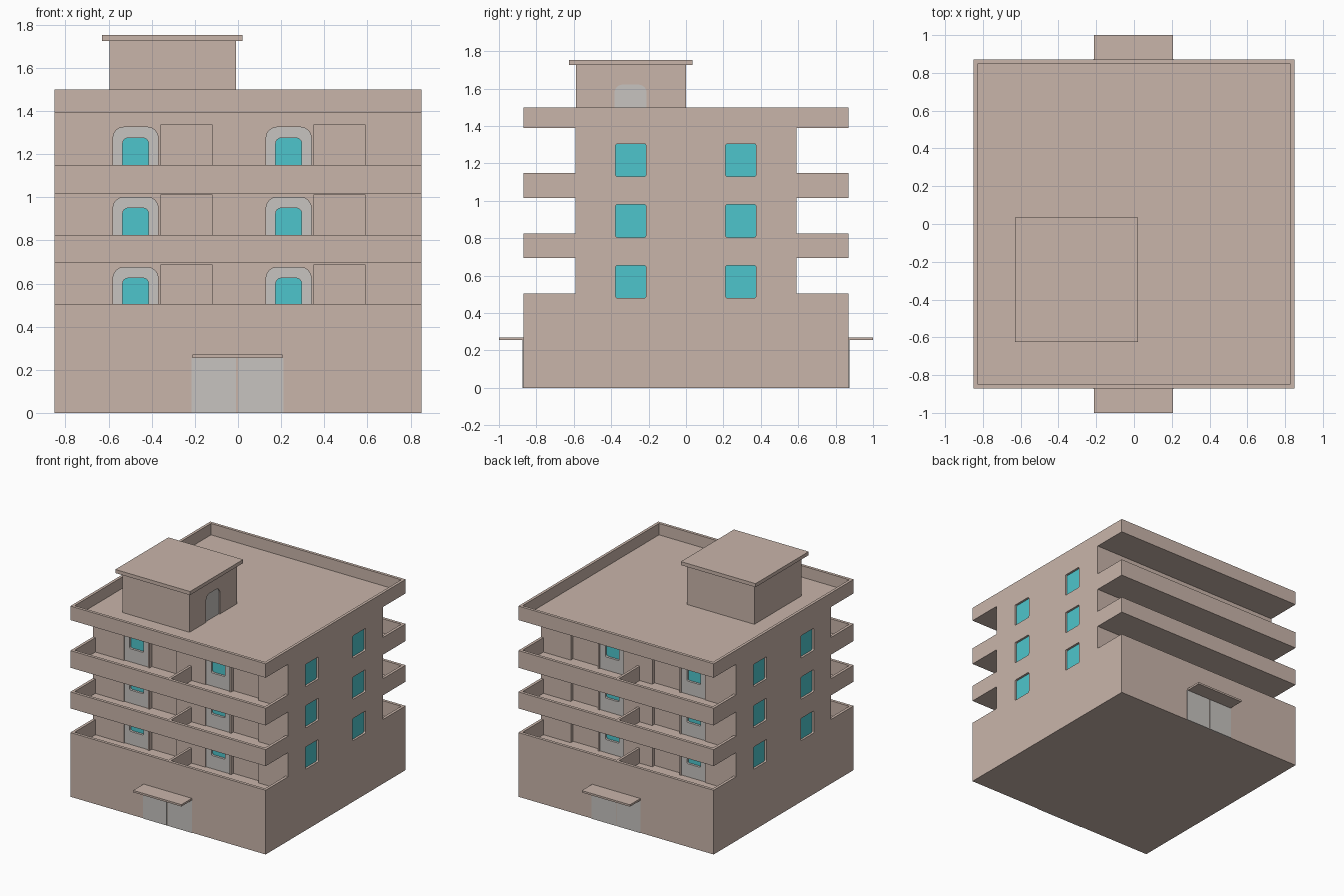
import bpy, bmesh, math

if "Cube" in bpy.data.objects:
    bpy.data.objects.remove(bpy.data.objects["Cube"])

def material(name, rgb):
    m = bpy.data.materials.new(name)
    m.diffuse_color = (*rgb, 1)
    m.use_nodes = True
    m.node_tree.nodes["Principled BSDF"].inputs["Base Color"].default_value = m.diffuse_color
    return m

WALL = material("warm_plaster", (0.584, 0.462, 0.402))
GREY = material("door_grey", (0.57, 0.55, 0.525))
GLASS = material("turquoise_glass", (0.076, 0.558, 0.604))

def prism(bm, pts, axis, a, b):
    """Extrude a 2D outline along x or y from a to b."""
    place = (lambda u, v, w: (w, u, v)) if axis == 'x' else (lambda u, v, w: (u, w, v))
    lo = [bm.verts.new(place(u, v, a)) for u, v in pts]
    hi = [bm.verts.new(place(u, v, b)) for u, v in pts]
    n = len(pts)
    faces = [bm.faces.new(lo), bm.faces.new(hi)]
    for i in range(n):
        faces.append(bm.faces.new((lo[i], lo[(i + 1) % n], hi[(i + 1) % n], hi[i])))
    bmesh.ops.recalc_face_normals(bm, faces=faces)

def box(bm, x0, x1, y0, y1, z0, z1):
    prism(bm, [(x0, z0), (x1, z0), (x1, z1), (x0, z1)], 'y', y0, y1)

def rounded(u0, u1, v0, v1, top, bottom=0.0):
    """Rectangle outline with rounded top and bottom corners."""
    pts = []
    for cu, cv, r, start in ((u1 - top, v1 - top, top, 0), (u0 + top, v1 - top, top, 90),
                             (u0 + bottom, v0 + bottom, bottom, 180),
                             (u1 - bottom, v0 + bottom, bottom, 270)):
        for k in range(5 if r else 1):
            t = math.radians(start + 22.5 * k)
            pts.append((cu + r * math.cos(t), cv + r * math.sin(t)))
    return pts

def make(name, bm, mat):
    me = bpy.data.meshes.new(name)
    bm.to_mesh(me)
    bm.free()
    me.materials.append(mat)
    ob = bpy.data.objects.new(name, me)
    bpy.context.collection.objects.link(ob)
    return ob

def cut(ob, cutter):
    """Subtract the cutter for good."""
    m = ob.modifiers.new("cut", 'BOOLEAN')
    m.operation, m.solver, m.object = 'DIFFERENCE', 'EXACT', cutter
    bpy.context.view_layer.objects.active = ob
    bpy.ops.object.modifier_apply(modifier=m.name)

X, Y, WY = 0.85, 0.87, 0.59           # half width, half depth, recessed wall
LEVELS = (-0.65, -0.325, 0.0)         # storey offsets from the top storey
FLOOR = 1.037                         # top storey balcony floor
DOORS = (-0.475, 0.235)               # balcony door centres
NICHES = ((-0.357, -0.12), (0.352, 0.59))

# Main body: side silhouette extruded across the width
half = [(Y, 0), (Y, 0.505), (WY, 0.505), (WY, 0.695), (Y, 0.695), (Y, 0.825), (WY, 0.825),
        (WY, 1.015), (Y, 1.015), (Y, 1.15), (WY, 1.15), (WY, 1.39), (Y, 1.39), (Y, 1.5)]
bm = bmesh.new()
prism(bm, half + [(-y, z) for y, z in reversed(half)], 'x', -X, X)
body = make("building_body", bm, WALL)

# Cutters: balcony wells either side of a divider, roof well
wells, niches, door_cuts, glass_cuts = (bmesh.new() for _ in range(4))
door_bm, glass_bm, side_bm = (bmesh.new() for _ in range(3))
box(wells, -0.828, 0.828, -0.847, 0.847, 1.41, 1.6)
for s in (-1, 1):
    for dz in LEVELS:
        for x0, x1 in ((-0.828, -0.01), (0.01, 0.828)):
            box(wells, x0, x1, s * 0.847, s * WY, FLOOR + dz, 1.2 + dz)
        # shallow wall niches
        for x0, x1 in NICHES:
            box(niches, x0, x1, s * 0.65, s * 0.56, FLOOR + dz, 1.338 + dz)
        # balcony doors with an inset pane
        for x in DOORS:
            frame = rounded(x - 0.105, x + 0.105, FLOOR + dz, 1.325 + dz, 0.05)
            pane = rounded(x - 0.06, x + 0.06, 1.14 + dz, 1.275 + dz, 0.025, 0.01)
            prism(door_cuts, frame, 'y', s * 0.65, s * 0.57)
            prism(door_bm, frame, 'y', s * 0.582, s * 0.57)
            prism(glass_cuts, pane, 'y', s * 0.65, s * 0.555)
            prism(glass_bm, pane, 'y', s * 0.564, s * 0.555)
        # side windows
        for y in (-0.295, 0.293):
            pane = rounded(y - 0.081, y + 0.081, 1.13 + dz, 1.305 + dz, 0.01, 0.01)
            prism(glass_cuts, pane, 'x', s * 0.9, s * 0.825)
            prism(side_bm, pane, 'x', s * 0.833, s * 0.825)

doors = make("balcony_doors", door_bm, GREY)
make("balcony_door_panes", glass_bm, GLASS)
make("side_windows", side_bm, GLASS)
cutters = [make("cutter", b, WALL) for b in (wells, niches, door_cuts, glass_cuts)]
for c in cutters:
    c.hide_render = True
    cut(body, c)
cut(doors, cutters[3])

# Rooftop stair house with a door on its right side
bm = bmesh.new()
box(bm, -0.595, -0.01, -0.588, 0.0, 1.41, 1.725)
house = make("stair_house", bm, WALL)
outline = rounded(-0.383, -0.21, 1.41, 1.622, 0.045)
bm = bmesh.new()
prism(bm, outline, 'x', -0.025, 0.05)
cutters.append(make("cutter", bm, WALL))
cut(house, cutters[-1])
bm = bmesh.new()
prism(bm, outline, 'x', -0.025, -0.018)
make("stair_house_door", bm, GREY)
bm = bmesh.new()
box(bm, -0.63, 0.02, -0.625, 0.035, 1.725, 1.753)
make("stair_house_roof", bm, WALL)

for c in cutters:
    bpy.data.objects.remove(c)

# Entrances front and back: two door leaves under a canopy
for s, side in ((-1, "front"), (1, "back")):
    bm = bmesh.new()
    for x0, x1 in ((-0.215, -0.009), (-0.001, 0.21)):
        box(bm, x0, x1, s * 0.865, s * 0.874, 0, 0.255)
    make(side + "_entrance_door", bm, GREY)
    bm = bmesh.new()
    box(bm, -0.212, 0.207, s * 0.865, s * 1.0, 0.255, 0.27)
    make(side + "_canopy", bm, WALL)
